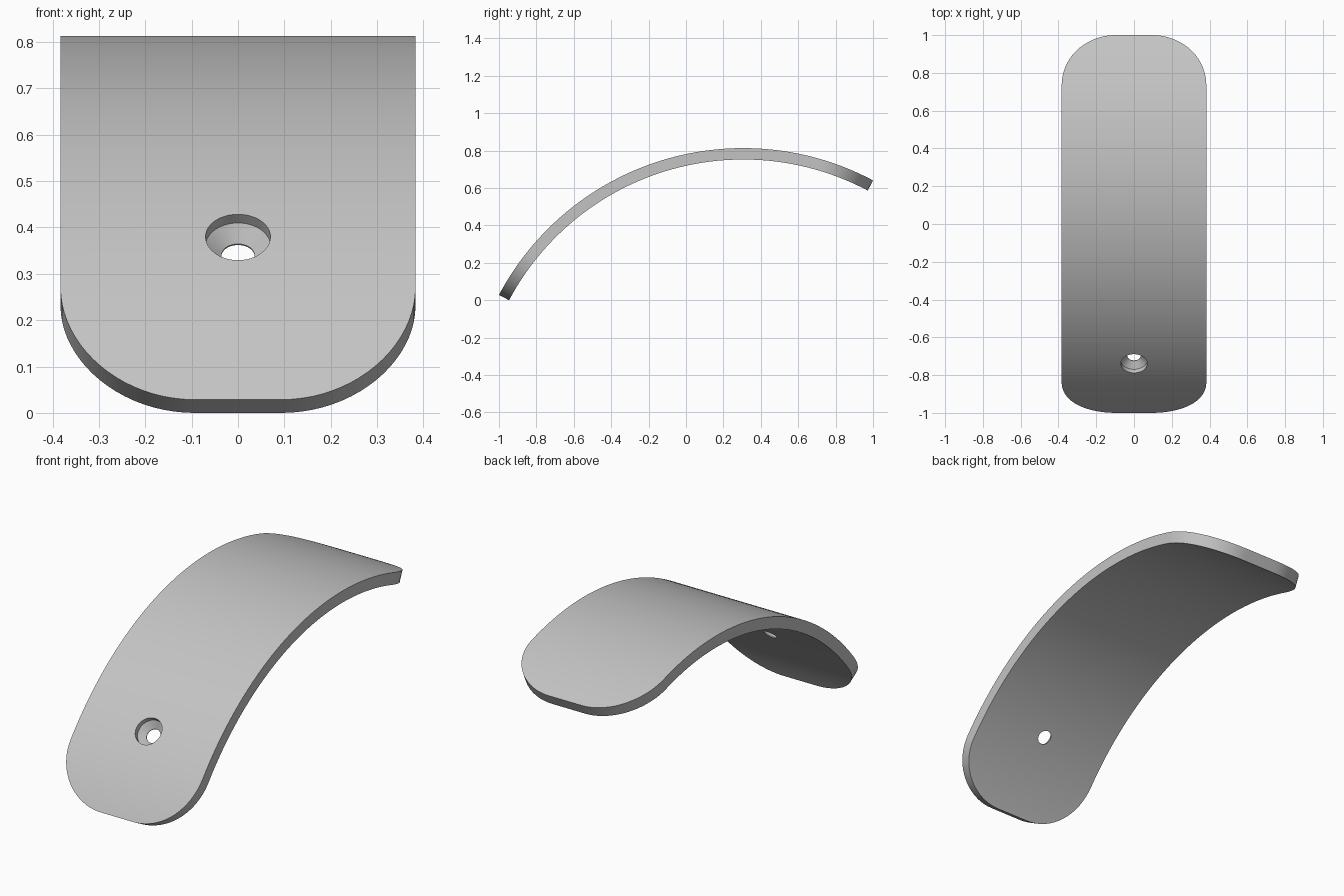
import bpy, bmesh, math
from mathutils import Matrix, Vector

cube = bpy.data.objects.get("Cube")
if cube:
    bpy.data.objects.remove(cube, do_unlink=True)

# Main dimensions
RADIUS, THICK = 1.479, 0.061
START, SWEEP = math.radians(-62), math.radians(90)
HALF_W, CORNER = 0.383, 0.29
LENGTH = RADIUS * SWEEP
CENTRE = Vector((0, 0.306, -(RADIUS - THICK) * math.cos(START)))

grey = bpy.data.materials.new("light_grey")
grey.use_nodes = True
grey.diffuse_color = (0.55, 0.55, 0.55, 1)
grey.node_tree.nodes["Principled BSDF"].inputs["Base Color"].default_value = grey.diffuse_color


def make_object(name, bm):
    bmesh.ops.recalc_face_normals(bm, faces=bm.faces)
    mesh = bpy.data.meshes.new(name)
    bm.to_mesh(mesh)
    bm.free()
    mesh.materials.append(grey)
    obj = bpy.data.objects.new(name, mesh)
    bpy.context.collection.objects.link(obj)
    return obj


def loft(rings):
    """Skin a list of closed rings and cap both ends."""
    bm = bmesh.new()
    rows = [[bm.verts.new(p) for p in ring] for ring in rings]
    n = len(rows[0])
    for a, b in zip(rows, rows[1:]):
        for i in range(n):
            j = (i + 1) % n
            bm.faces.new((a[i], a[j], b[j], b[i]))
    bm.faces.new(rows[0])
    bm.faces.new(rows[-1])
    return bm


def bend(x, s, r):
    """Point at arc length s along the curve, at radius r."""
    t = START + s / RADIUS
    return CENTRE + Vector((x, r * math.sin(t), r * math.cos(t)))


# Curved plate with rounded corners: (arc length, half width) stations
STEPS = 20
corner = []
for i in range(STEPS + 1):
    a = math.pi / 2 * i / STEPS
    corner.append((CORNER * (1 - math.cos(a)), HALF_W - CORNER * (1 - math.sin(a))))
middle = [(CORNER + (LENGTH - 2 * CORNER) * i / 48, HALF_W) for i in range(1, 48)]
stations = corner + middle + [(LENGTH - s, w) for s, w in reversed(corner)]
inner = RADIUS - THICK
plate = make_object("curved_plate", loft(
    [[bend(-w, s, RADIUS), bend(w, s, RADIUS), bend(w, s, inner), bend(-w, s, inner)]
     for s, w in stations]))

# Countersunk screw hole: (radius, height relative to the outer face)
profile = [(0.07, 0.05), (0.07, -0.028), (0.036, -0.058), (0.036, -0.12)]
SIDES = 48
cutter = make_object("hole_cutter", loft(
    [[(r * math.cos(2 * math.pi * i / SIDES), r * math.sin(2 * math.pi * i / SIDES), z)
      for i in range(SIDES)] for r, z in profile]))
hole_at = bend(0, math.radians(17) * RADIUS, RADIUS)
cutter.data.transform(Matrix.Translation(hole_at) @ Matrix.Rotation(math.radians(45), 4, 'X'))
cutter.hide_render = True

cut = plate.modifiers.new("screw_hole", 'BOOLEAN')
cut.operation, cut.solver, cut.object = 'DIFFERENCE', 'EXACT', cutter
bpy.ops.object.select_all(action='DESELECT')
plate.select_set(True)
bpy.context.view_layer.objects.active = plate
bpy.ops.object.modifier_apply(modifier=cut.name)
bpy.data.objects.remove(cutter, do_unlink=True)
bpy.ops.object.shade_smooth_by_angle(angle=math.radians(30))
